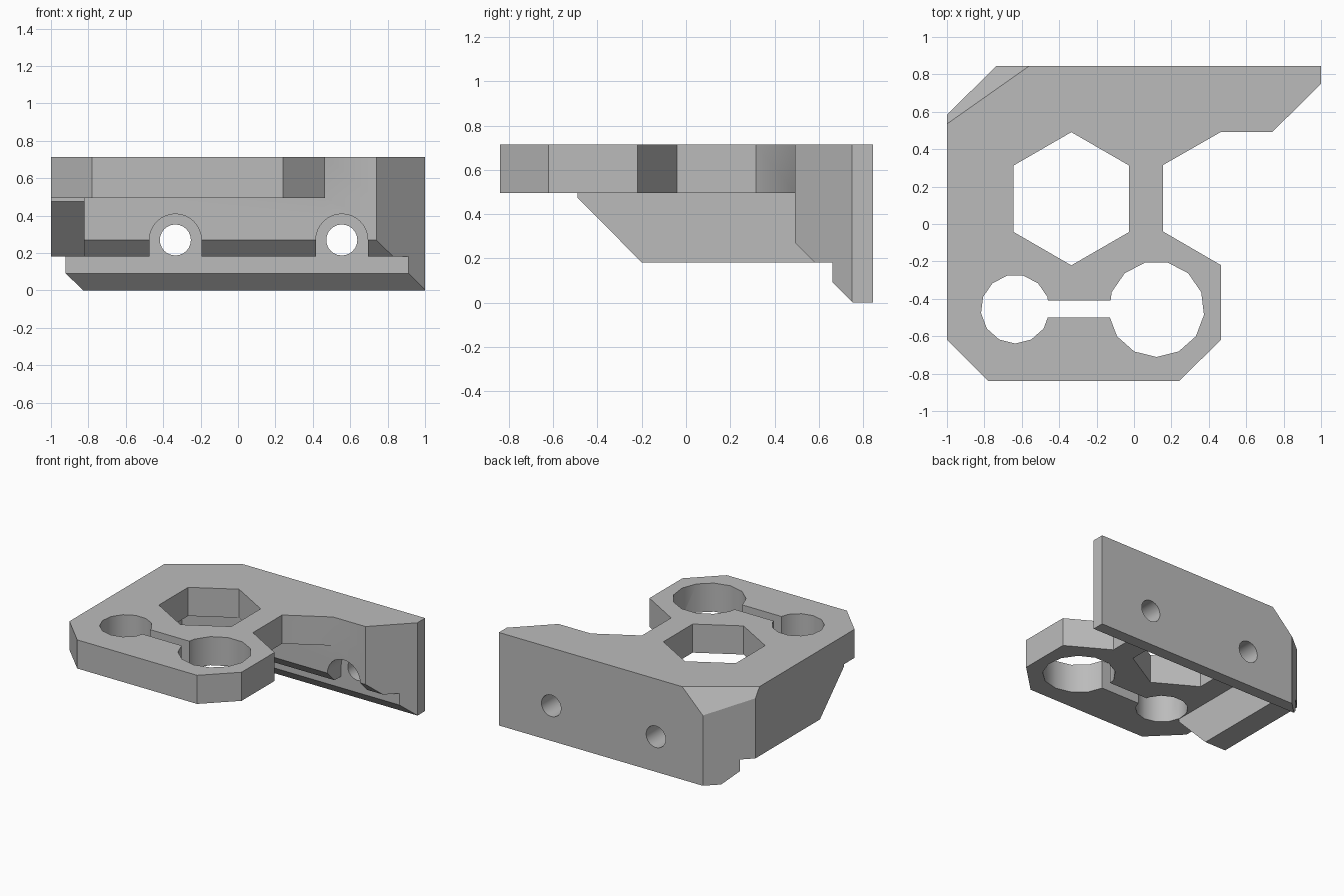
import bpy, bmesh, math
from mathutils import Vector

if "Cube" in bpy.data.objects:
    bpy.data.objects.remove(bpy.data.objects["Cube"], do_unlink=True)

TOP, PLATE_BOTTOM = 0.715, 0.495

grey = bpy.data.materials.new("plain grey")
grey.use_nodes = True
grey.diffuse_color = (0.5, 0.5, 0.5, 1)
grey.node_tree.nodes["Principled BSDF"].inputs["Base Color"].default_value = (0.5, 0.5, 0.5, 1)


def prism(name, profile, axis, low, high):
    """Extrude a 2D profile along axis; the profile uses the other two axes in order."""
    def point(p, d):
        co = list(p)
        co.insert("xyz".index(axis), d)
        return co
    bm = bmesh.new()
    face = bm.faces.new([bm.verts.new(point(p, low)) for p in profile])
    ext = bmesh.ops.extrude_face_region(bm, geom=[face])
    moved = [g for g in ext["geom"] if isinstance(g, bmesh.types.BMVert)]
    shift = Vector(point((0, 0), high - low))
    bmesh.ops.translate(bm, vec=shift, verts=moved)
    bmesh.ops.recalc_face_normals(bm, faces=bm.faces)
    mesh = bpy.data.meshes.new(name)
    bm.to_mesh(mesh)
    bm.free()
    ob = bpy.data.objects.new(name, mesh)
    bpy.context.collection.objects.link(ob)
    return ob


def ring(cx, cy, r, n, start=-90, sweep=360):
    count = n if sweep == 360 else n + 1
    angles = [math.radians(start + sweep * i / n) for i in range(count)]
    return [(cx + r * math.cos(a), cy + r * math.sin(a)) for a in angles]


def cut(ob, cutter):
    cutter.hide_render = True
    mod = ob.modifiers.new("cut", 'BOOLEAN')
    mod.operation, mod.solver, mod.object = 'DIFFERENCE', 'EXACT', cutter
    bpy.context.view_layer.objects.active = ob
    bpy.ops.object.modifier_apply(modifier=mod.name)
    bpy.data.objects.remove(cutter, do_unlink=True)


# Whole bracket outline at full height
outline = [(-1, -0.62), (-0.78, -0.84), (0.24, -0.84), (0.465, -0.62), (0.465, -0.22),
           (0.155, -0.04), (0.155, 0.315), (0.465, 0.492), (0.74, 0.492), (1, 0.75),
           (1, 0.845), (-0.735, 0.845), (-1, 0.585)]
bracket = prism("mounting_bracket", outline, "z", 0, TOP)
bracket.data.materials.append(grey)

# Space below the plate, leaving the side gusset and the stepped foot of the wall
below = [(-2, PLATE_BOTTOM), (-0.49, PLATE_BOTTOM), (-0.49, 0.475), (-0.2, 0.182),
         (0.662, 0.182), (0.662, 0.092), (0.854, -0.1), (-2, -0.1)]
cut(bracket, prism("under_cutter", below, "x", -2, 2))

# Space beside the gusset, with the chamfered lower edge of the wall
beside = [(-2, PLATE_BOTTOM), (0.492, PLATE_BOTTOM), (0.492, 0.27), (0.622, 0.14), (-2, 0.14)]
cut(bracket, prism("side_cutter", beside, "x", -0.82, 2))

# Openings through the plate
openings = {
    "hexagon_cutter": ring(-0.335, 0.135, 0.356, 6),
    "small_bore_cutter": ring(-0.635, -0.455, 0.184, 13),
    "large_bore_cutter": ring(0.12, -0.455, 0.256, 13),
    "slot_cutter": [(-0.55, -0.5), (0, -0.5), (0, -0.41), (-0.55, -0.41)],
}
for name, profile in openings.items():
    cut(bracket, prism(name, profile, "z", 0.45, 1))

# Screw holes with arched recesses for the heads
for x in (-0.335, 0.555):
    arch = [(x - 0.139, 0.15), (x + 0.139, 0.15)] + ring(x, 0.27, 0.139, 16, 0, 180)
    cut(bracket, prism("recess_cutter", arch, "y", 0.3, 0.66))
    cut(bracket, prism("screw_hole_cutter", ring(x, 0.27, 0.083, 24), "y", 0.3, 1))

# Sloped cut across the top of the rear corner
bm = bmesh.new()
bm.from_mesh(bracket.data)
start = Vector((-0.56, 0.845, TOP))
along = Vector((0.44, 0.31, 0)).normalized()
normal = Vector((-along.y, along.x, 0)) * math.cos(math.radians(30)) + Vector((0, 0, 0.5))
cut_result = bmesh.ops.bisect_plane(bm, geom=bm.verts[:] + bm.edges[:] + bm.faces[:],
                                    plane_co=start, plane_no=normal, clear_outer=True)
edges = [g for g in cut_result["geom_cut"] if isinstance(g, bmesh.types.BMEdge)]
bmesh.ops.holes_fill(bm, edges=edges, sides=0)
bmesh.ops.recalc_face_normals(bm, faces=bm.faces)
bm.to_mesh(bracket.data)
bm.free()

# Smooth bores, crisp corners
bpy.ops.object.select_all(action='DESELECT')
bracket.select_set(True)
bpy.context.view_layer.objects.active = bracket
bpy.ops.object.shade_smooth_by_angle(angle=math.radians(30))
